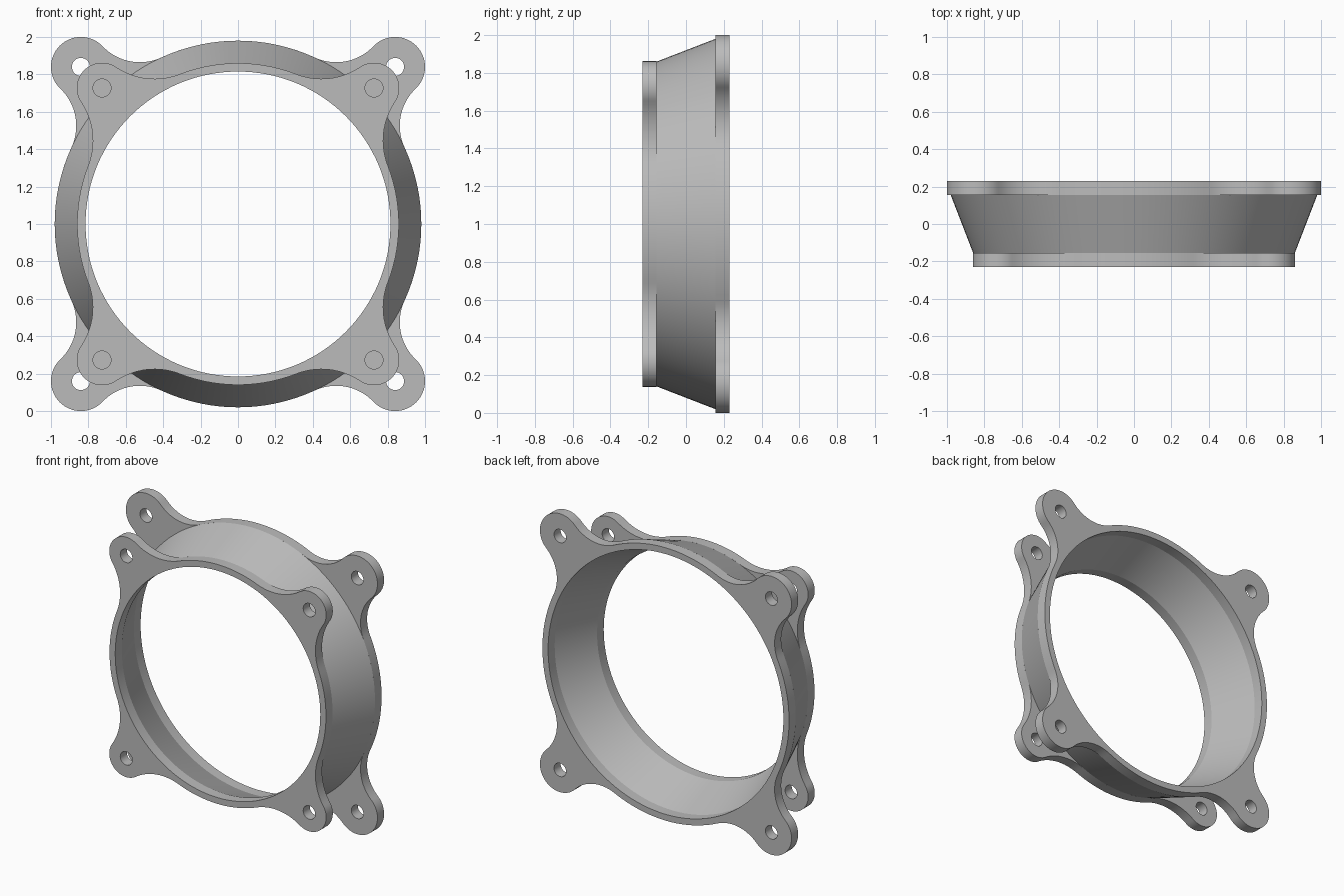
import bpy
import bmesh
from math import sin, cos, acos, atan2, pi, tau, radians
from mathutils import Vector

cube = bpy.data.objects.get("Cube")
if cube:
    bpy.data.objects.remove(cube, do_unlink=True)

grey = bpy.data.materials.new("plain grey")
grey.use_nodes = True
grey.diffuse_color = (0.5, 0.5, 0.5, 1)
grey.node_tree.nodes["Principled BSDF"].inputs["Base Color"].default_value = (0.5, 0.5, 0.5, 1)

SEGMENTS = 128


def finish(bm, name):
    """Turn a bmesh into a smooth-shaded object centred on the bore axis."""
    bmesh.ops.recalc_face_normals(bm, faces=bm.faces)
    mesh = bpy.data.meshes.new(name)
    bm.to_mesh(mesh)
    bm.free()
    mesh.materials.append(grey)
    obj = bpy.data.objects.new(name, mesh)
    obj.location.z = 1
    bpy.context.collection.objects.link(obj)
    bpy.ops.object.select_all(action="DESELECT")
    obj.select_set(True)
    bpy.context.view_layer.objects.active = obj
    bpy.ops.object.shade_smooth_by_angle(angle=radians(30))
    return obj


def arc(centre, radius, start, sweep, steps):
    """Points along an arc, without its last point."""
    return [centre + radius * Vector((cos(start + sweep * i / steps),
                                      sin(start + sweep * i / steps)))
            for i in range(steps)]


def direction(a, b):
    return atan2(b.y - a.y, b.x - a.x)


def flange_outline(ring, hole_pos, lobe, fillet):
    """Ring with four round lugs, blended by tangent concave fillets."""
    origin = Vector((0, 0))
    lug = Vector((hole_pos, hole_pos))
    d, reach, e = ring + fillet, lug.length, lobe + fillet
    delta = acos((reach**2 + d**2 - e**2) / (2 * reach * d))
    low, high = pi / 4 - delta, pi / 4 + delta
    c1 = d * Vector((cos(low), sin(low)))
    c2 = d * Vector((cos(high), sin(high)))
    quarter = arc(origin, ring, -low, 2 * low, 24)
    turn = (low + pi - direction(c1, lug)) % tau
    quarter += arc(c1, fillet, low + pi, -turn, 16)
    start = direction(lug, c1)
    quarter += arc(lug, lobe, start, (direction(lug, c2) - start) % tau, 32)
    quarter += arc(c2, fillet, direction(c2, lug), -turn, 16)
    points = []
    for k in range(4):
        c, s = cos(k * pi / 2), sin(k * pi / 2)
        points += [Vector((c * p.x - s * p.y, s * p.x + c * p.y)) for p in quarter]
    return points


def flange(name, y0, y1, bore, ring, hole_pos, lobe, fillet, hole=0.048):
    loops = [flange_outline(ring, hole_pos, lobe, fillet),
             arc(Vector((0, 0)), bore, 0, tau, SEGMENTS)]
    for sx in (-1, 1):
        for sz in (-1, 1):
            loops.append(arc(Vector((sx, sz)) * hole_pos, hole, 0, tau, 32))
    bm = bmesh.new()
    edges = []
    for loop in loops:
        verts = [bm.verts.new((p.x, y0, p.y)) for p in loop]
        edges += [bm.edges.new((v, verts[i - 1])) for i, v in enumerate(verts)]
    bmesh.ops.triangle_fill(bm, edges=edges, use_beauty=True, normal=(0, -1, 0))
    new = bmesh.ops.extrude_face_region(bm, geom=bm.faces[:], use_keep_orig=True)["geom"]
    bmesh.ops.translate(bm, vec=(0, y1 - y0, 0),
                        verts=[g for g in new if isinstance(g, bmesh.types.BMVert)])
    return finish(bm, name)


def lathe(name, profile):
    """Closed (radius, y) profile turned around the bore axis."""
    bm = bmesh.new()
    rings = [[bm.verts.new((p.x, y, p.y))
              for p in arc(Vector((0, 0)), r, 0, tau, SEGMENTS)] for r, y in profile]
    for k, a in enumerate(rings):
        b = rings[k - 1]
        for i in range(SEGMENTS):
            bm.faces.new((a[i], a[i - 1], b[i - 1], b[i]))
    return finish(bm, name)


# Small flange, large flange and the tapered wall joining them
flange("front_flange", -0.23, -0.155, 0.815, 0.86, 0.727, 0.135, 0.37)
flange("back_flange", 0.155, 0.23, 0.935, 0.98, 0.84, 0.16, 0.275)
lathe("tapered_wall", [(0.86, -0.155), (0.98, 0.155), (0.935, 0.155), (0.815, -0.155)])
